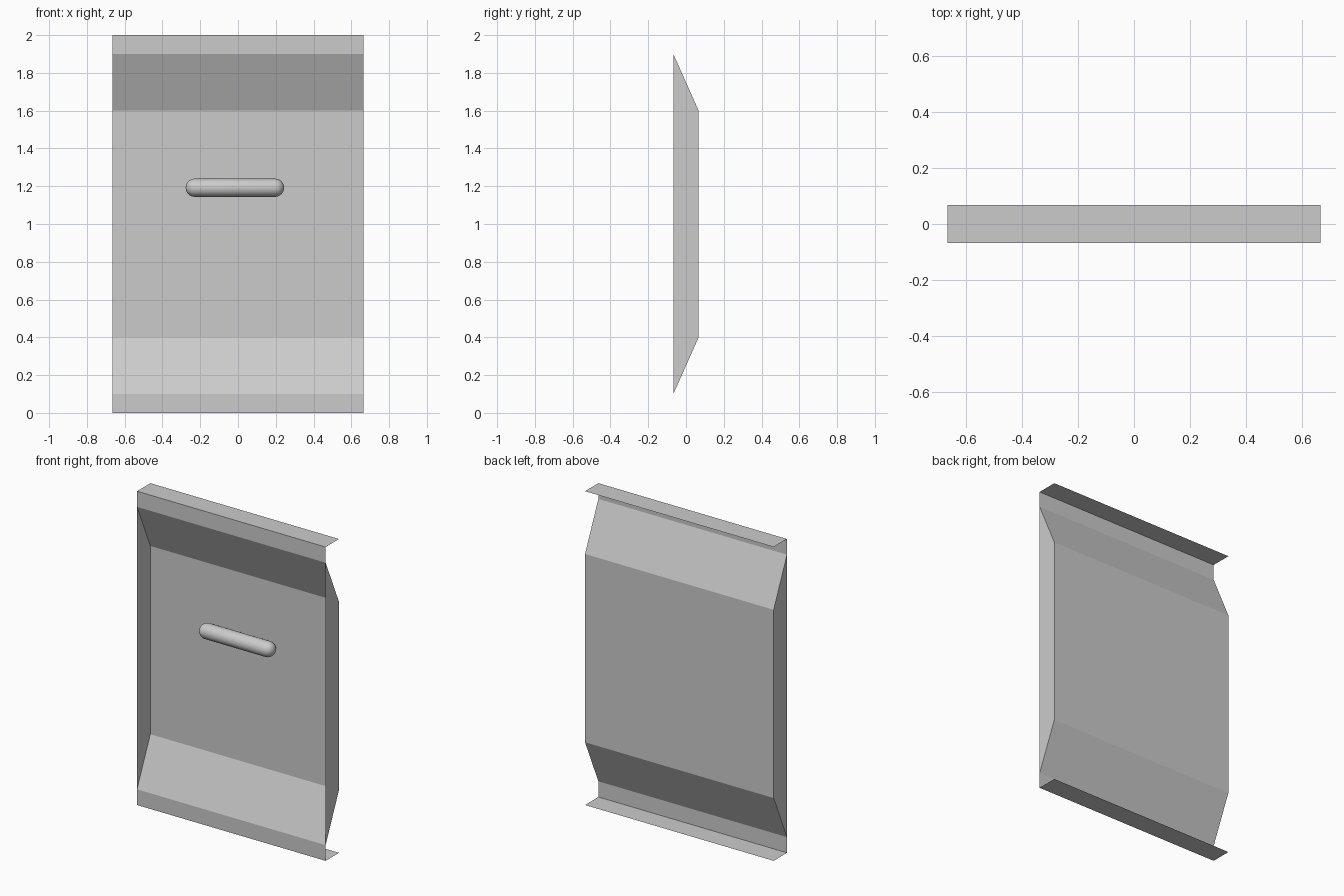
import bpy, bmesh, math
from mathutils import Matrix

if "Cube" in bpy.data.objects:
    bpy.data.objects.remove(bpy.data.objects["Cube"])

W, D = 0.665, 0.067          # half width, half depth
# Side profile (y, z) of the folded sheet, bottom flange to top flange
PROFILE = [(D, 0), (-D, 0), (-D, 0.1), (D, 0.4),
           (D, 1.6), (-D, 1.9), (-D, 2), (D, 2)]


def to_object(name, bm):
    mesh = bpy.data.meshes.new(name)
    bm.to_mesh(mesh)
    bm.free()
    obj = bpy.data.objects.new(name, mesh)
    bpy.context.collection.objects.link(obj)
    return obj


# Folded sheet panel with trapezoid end walls closing the recess
bm = bmesh.new()
left = [bm.verts.new((-W, y, z)) for y, z in PROFILE]
right = [bm.verts.new((W, y, z)) for y, z in PROFILE]
for i in range(len(PROFILE) - 1):
    bm.faces.new((left[i], left[i + 1], right[i + 1], right[i]))
for side in (left, right):
    bm.faces.new(side[2:6])
bmesh.ops.recalc_face_normals(bm, faces=bm.faces)
to_object("recessed_panel", bm)

# Rounded bar handle resting against the recessed face
R, X0, X1 = 0.048, -0.277, 0.244
bm = bmesh.new()
bmesh.ops.create_uvsphere(bm, u_segments=32, v_segments=17, radius=R,
                          matrix=Matrix.Rotation(math.pi / 2, 4, 'Y'))
for v in bm.verts:
    v.co.x += X1 - R if v.co.x > 0 else X0 + R
    v.co.y += D - R
    v.co.z += 1.192
for f in bm.faces:
    f.smooth = True
to_object("handle", bm)
